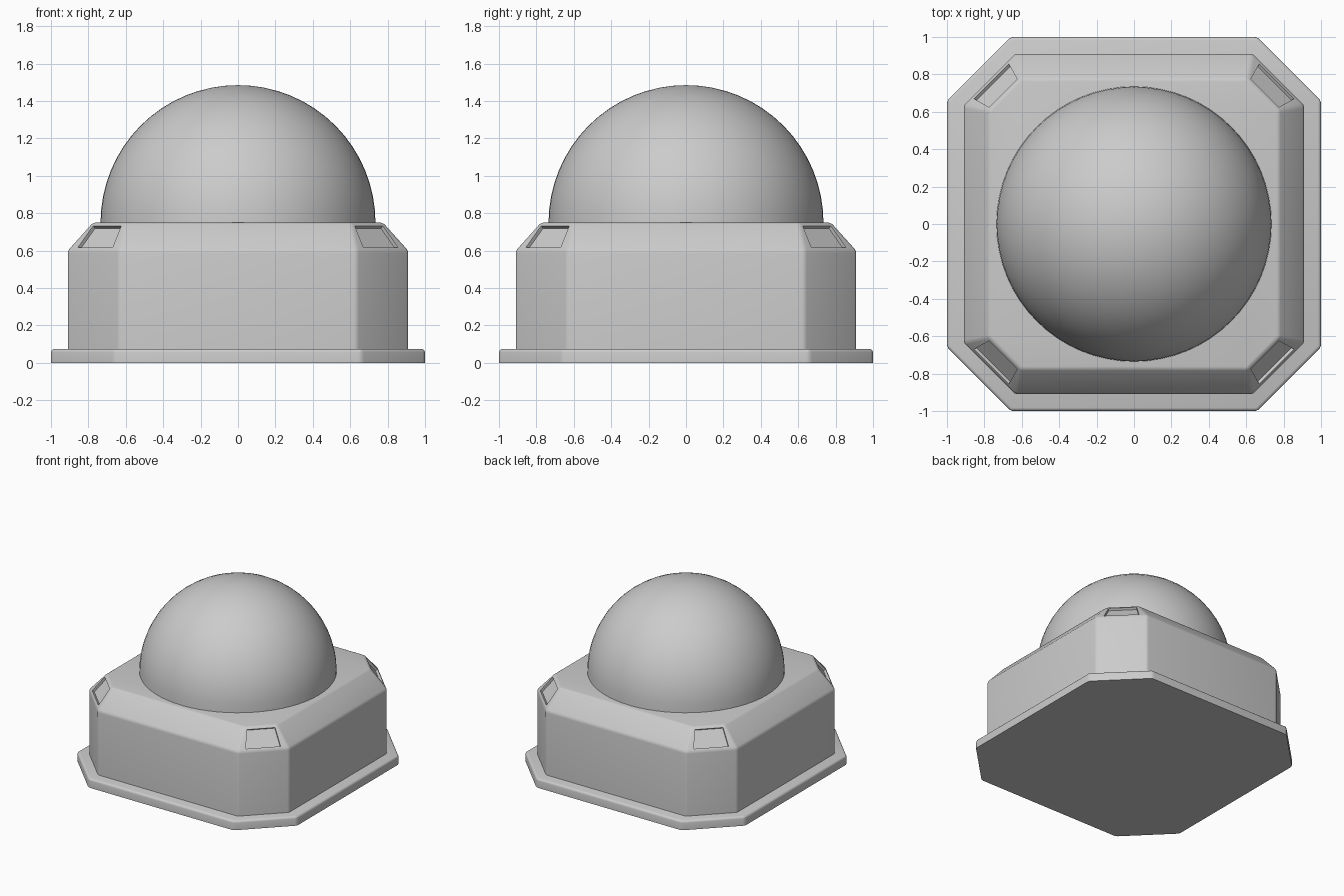
import bpy, bmesh, math
from mathutils import Vector

if "Cube" in bpy.data.objects:
    bpy.data.objects.remove(bpy.data.objects["Cube"])

grey = bpy.data.materials.new("plain grey")
grey.diffuse_color = (0.6, 0.6, 0.6, 1)
grey.use_nodes = True
grey.node_tree.nodes["Principled BSDF"].inputs["Base Color"].default_value = grey.diffuse_color


def finish(bm, name):
    bmesh.ops.recalc_face_normals(bm, faces=bm.faces[:])
    mesh = bpy.data.meshes.new(name)
    bm.to_mesh(mesh)
    bm.free()
    ob = bpy.data.objects.new(name, mesh)
    bpy.context.collection.objects.link(ob)
    mesh.materials.append(grey)
    bpy.ops.object.select_all(action='DESELECT')
    ob.select_set(True)
    bpy.context.view_layer.objects.active = ob
    bpy.ops.object.shade_smooth_by_angle(angle=math.radians(30))
    return ob


def octagon(a, b, z):
    # square of half width a whose corners are cut back to b
    return [(a, -b, z), (a, b, z), (b, a, z), (-b, a, z),
            (-a, b, z), (-a, -b, z), (-b, -a, z), (b, -a, z)]


def octagon_stack(levels, bevel):
    # solid through a stack of octagons, rounded except at its bottom rim
    bm = bmesh.new()
    rings = [[bm.verts.new(p) for p in octagon(*lv)] for lv in levels]
    bm.faces.new(rings[0][::-1])
    bm.faces.new(rings[-1])
    for lo, hi in zip(rings, rings[1:]):
        for i in range(8):
            j = (i + 1) % 8
            bm.faces.new((lo[i], lo[j], hi[j], hi[i]))
    z0 = levels[0][2]
    edges = [e for e in bm.edges if max(v.co.z for v in e.verts) > z0 + 1e-4]
    bmesh.ops.bevel(bm, geom=edges, offset=bevel, offset_type='OFFSET',
                    segments=3, profile=0.5, affect='EDGES')
    bm.normal_update()
    return bm


# Base plate
finish(octagon_stack([(1.0, 0.66, 0), (1.0, 0.66, 0.075)], 0.018), "base_plate")

# Housing with sloped shoulder
Z1, Z2, S1, S2 = 0.60, 0.75, 1.545, 1.38
bm = octagon_stack([(0.91, 0.635, 0.06), (0.91, 0.635, Z1),
                    (0.775, 0.605, Z2)], 0.014)

# Recessed panels on the four sloped corners
panels = [f for f in bm.faces if f.calc_area() > 0.015
          and abs(abs(f.normal.x) - abs(f.normal.y)) < 0.05
          and 0.4 < f.normal.z < 0.85]
bmesh.ops.inset_individual(bm, faces=panels, thickness=0.01, depth=0)
for f in panels:
    c = f.calc_center_median()
    sx, sy = math.copysign(1, c.x), math.copysign(1, c.y)
    normal = f.normal.copy()
    for v in f.verts:
        top = v.co.z > c.z
        z = 0.732 if top else 0.617
        half = 0.075 if top else 0.093
        s = S1 + (S2 - S1) * (z - Z1) / (Z2 - Z1)
        d = math.copysign(half, abs(v.co.x) - abs(v.co.y))
        v.co = Vector((sx * (s / 2 + d), sy * (s / 2 - d), z))
    new = bmesh.ops.extrude_discrete_faces(bm, faces=[f])["faces"][0]
    bmesh.ops.translate(bm, verts=new.verts[:], vec=normal * -0.02)
finish(bm, "housing")

# Dome
bm = bmesh.new()
bmesh.ops.create_uvsphere(bm, u_segments=64, v_segments=32, radius=0.735)
bmesh.ops.delete(bm, geom=[v for v in bm.verts if v.co.z < -0.001], context='VERTS')
bmesh.ops.translate(bm, verts=bm.verts[:], vec=(0, 0, 0.75))
finish(bm, "dome")
